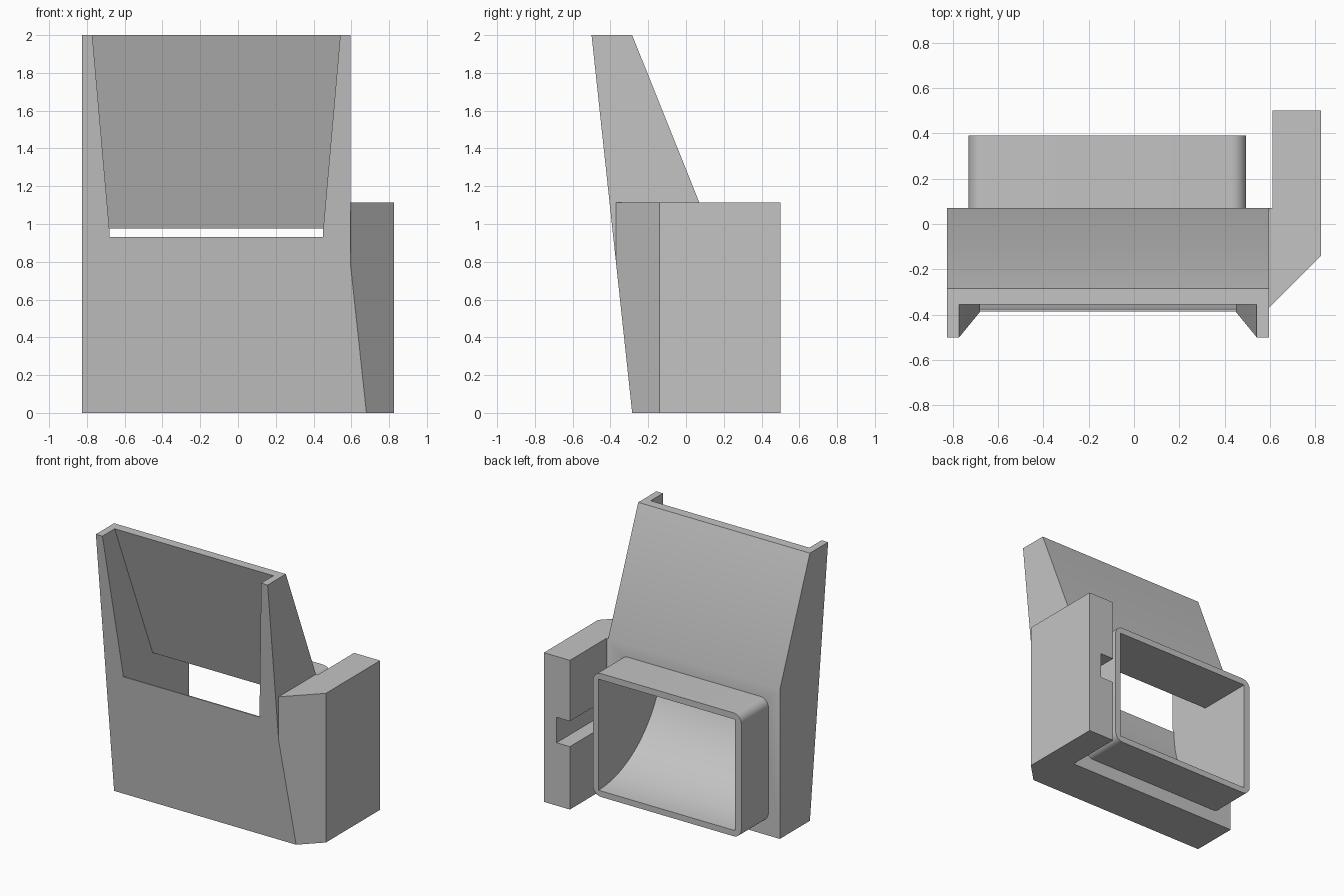
import bpy, bmesh, math
from mathutils import Vector

if "Cube" in bpy.data.objects:
    bpy.data.objects.remove(bpy.data.objects["Cube"], do_unlink=True)

grey = bpy.data.materials.new("plain grey")
grey.use_nodes = True
grey.diffuse_color = (0.55, 0.55, 0.55, 1)
grey.node_tree.nodes["Principled BSDF"].inputs["Base Color"].default_value = (0.55, 0.55, 0.55, 1)


def loft(name, start, end):
    """Solid between two matching rings of 3D points."""
    bm = bmesh.new()
    a = [bm.verts.new(p) for p in start]
    b = [bm.verts.new(p) for p in end]
    n = len(a)
    bm.faces.new(a)
    bm.faces.new(b[::-1])
    for i in range(n):
        bm.faces.new((a[i], b[i], b[(i + 1) % n], a[(i + 1) % n]))
    bmesh.ops.recalc_face_normals(bm, faces=bm.faces)
    mesh = bpy.data.meshes.new(name)
    bm.to_mesh(mesh)
    bm.free()
    mesh.materials.append(grey)
    obj = bpy.data.objects.new(name, mesh)
    bpy.context.collection.objects.link(obj)
    return obj


def side_prism(name, profile, x0, x1):
    return loft(name, [(x0, y, z) for y, z in profile], [(x1, y, z) for y, z in profile])


def cut(obj, *cutters):
    for c in cutters:
        c.hide_render = True
        c.hide_set(True)
        mod = obj.modifiers.new("cut", "BOOLEAN")
        mod.operation = "DIFFERENCE"
        mod.solver = "EXACT"
        mod.object = c


def smooth(obj):
    bpy.ops.object.select_all(action="DESELECT")
    obj.select_set(True)
    bpy.context.view_layer.objects.active = obj
    for m in list(obj.modifiers):
        bpy.ops.object.modifier_apply(modifier=m.name)
    bpy.ops.object.shade_smooth_by_angle(angle=math.radians(30))


TOP, BEND, BACK, REAR = 2.0, 1.115, 0.07, 0.39
IN_L, IN_R = -0.68, 0.45

# Main body with leaning front and sloped upper back
body = side_prism("hopper_body",
                  [(-0.285, 0), (-0.5, TOP), (-0.285, TOP), (BACK, BEND), (BACK, 0)],
                  -0.825, 0.595)

# Tapered recess in the upper front
def recess_ring(y_back, z, spread):
    return [(IN_L - spread, -0.8, z), (IN_R + spread, -0.8, z),
            (IN_R + spread, y_back, z), (IN_L - spread, y_back, z)]

recess = loft("recess_cutter", recess_ring(-0.027, 0.95, -0.001), recess_ring(-0.386, 2.1, 0.1))

# Curved chute running from the front slot out through the rear
arc = []
for i in range(25):
    t = math.pi / 2 * i / 24
    arc.append((REAR - 0.765 * math.sin(t), 0.93 - 0.785 * math.cos(t)))
chute = side_prism("chute_cutter",
                   [(0.6, 0.145)] + arc + [(-0.8, 0.93), (-0.8, 0.975), (0.6, 0.975)],
                   IN_L, IN_R)
cut(body, recess, chute)

# Rounded rear outlet frame
def rounded_ring(y, x0, x1, z0, z1, r):
    ring = []
    corners = [(x1 - r, z1 - r), (x0 + r, z1 - r), (x0 + r, z0 + r), (x1 - r, z0 + r)]
    for k, (cx, cz) in enumerate(corners):
        for i in range(9):
            a = math.pi / 2 * (k + i / 8)
            ring.append((cx + r * math.cos(a), y, cz + r * math.sin(a)))
    return ring

size = (-0.73, 0.495, 0.1, 1.022, 0.065)
frame = loft("outlet_frame", rounded_ring(BACK, *size), rounded_ring(REAR, *size))
cut(frame, chute)

# Side arm, trimmed flush with the leaning front
outline = [(0.595, BACK), (0.61, BACK), (0.61, 0.5), (0.825, 0.5), (0.825, -0.14), (0.595, -0.37)]
arm = loft("side_arm", [(x, y, 0) for x, y in outline], [(x, y, BEND) for x, y in outline])
bm = bmesh.new()
bm.from_mesh(arm.data)
trim = bmesh.ops.bisect_plane(bm, geom=bm.verts[:] + bm.edges[:] + bm.faces[:],
                              plane_co=Vector((0, -0.285, 0)),
                              plane_no=Vector((0, -2, -0.215)), clear_outer=True)
bmesh.ops.holes_fill(bm, edges=[e for e in bm.edges if e.is_boundary])
bmesh.ops.recalc_face_normals(bm, faces=bm.faces)
bm.to_mesh(arm.data)
bm.free()

# Groove along the inner face of the arm
groove = side_prism("groove_cutter", [(BACK, 0.47), (0.6, 0.47), (0.6, 0.66), (BACK, 0.66)], 0.6, 0.72)
cut(arm, groove)

for part in (body, frame, arm):
    smooth(part)
for helper in (recess, chute, groove):
    bpy.data.objects.remove(helper, do_unlink=True)
